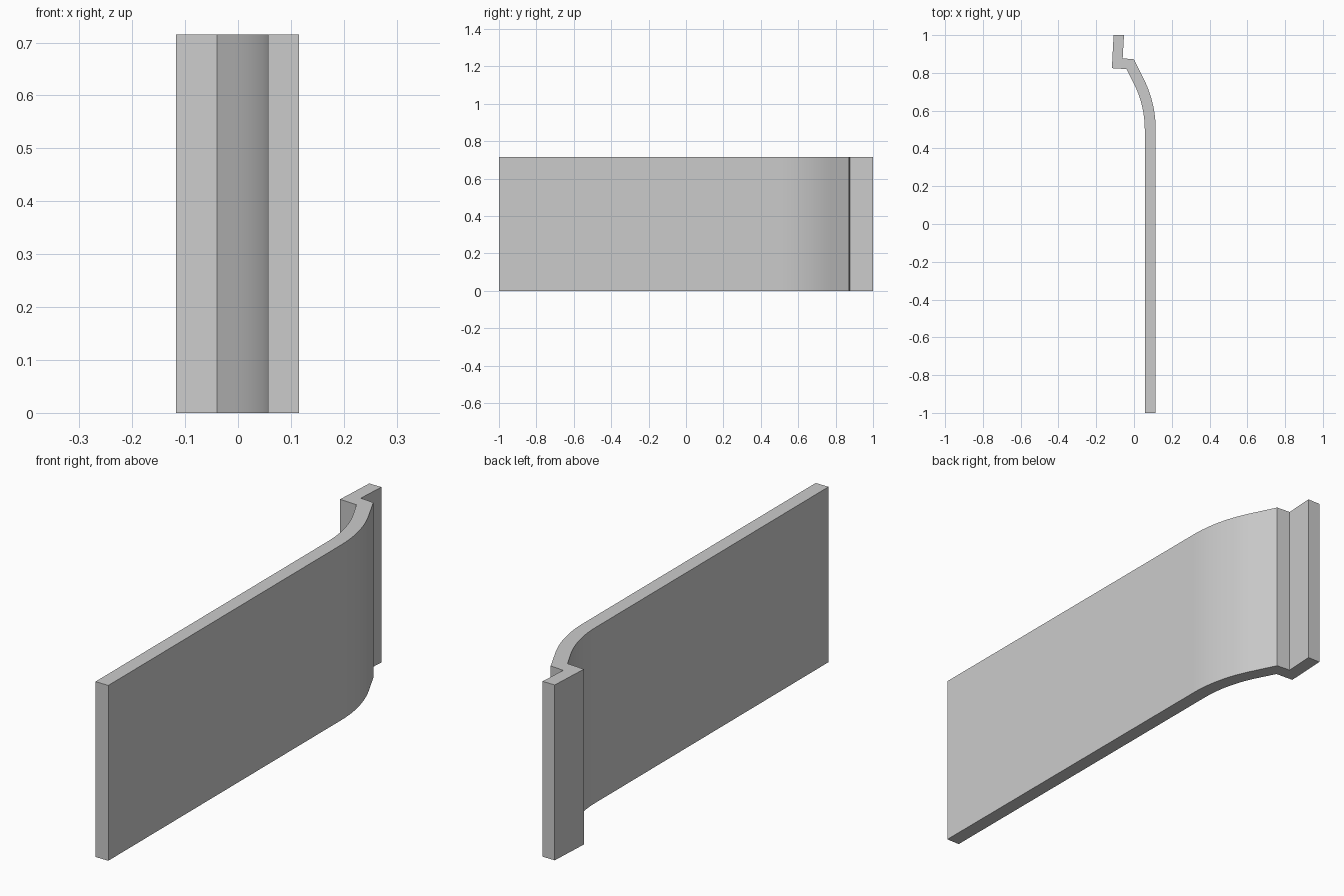
import bpy
import bmesh
from math import radians, cos, sin

cube = bpy.data.objects.get("Cube")
if cube:
    bpy.data.objects.remove(cube, do_unlink=True)

HEIGHT = 0.715
OUTER_X, INNER_X = 0.115, 0.057
BEND_RADIUS, BEND_START, BEND_ANGLE, STEPS = 0.6, 0.5, 27, 12
CENTRE_X = OUTER_X - BEND_RADIUS


def bend(radius):
    """Points along the bend, from the straight wall towards the hook."""
    angles = [radians(BEND_ANGLE * i / STEPS) for i in range(STEPS + 1)]
    return [(CENTRE_X + radius * cos(a), BEND_START + radius * sin(a)) for a in angles]


# Plan outline: straight wall, gentle bend, stepped hook at the back
outer = [(OUTER_X, -1)] + bend(BEND_RADIUS)
hook = [(0, 0.872), (-0.06, 0.877), (-0.053, 1), (-0.108, 1), (-0.117, 0.825), (-0.04, 0.82)]
inner = bend(INNER_X - CENTRE_X)[::-1] + [(INNER_X, -1)]
outline = outer + hook + inner

# Extrude the outline upward
bm = bmesh.new()
base = bm.faces.new([bm.verts.new((x, y, 0)) for x, y in outline])
top = bmesh.ops.extrude_face_region(bm, geom=[base], use_keep_orig=True)
bmesh.ops.translate(bm, vec=(0, 0, HEIGHT),
                    verts=[g for g in top["geom"] if isinstance(g, bmesh.types.BMVert)])
bmesh.ops.recalc_face_normals(bm, faces=bm.faces[:])
mesh = bpy.data.meshes.new("hooked_panel")
bm.to_mesh(mesh)
bm.free()

panel = bpy.data.objects.new("hooked_panel", mesh)
bpy.context.collection.objects.link(panel)

# Plain grey finish
grey = bpy.data.materials.new("light_grey")
grey.use_nodes = True
colour = (0.6, 0.6, 0.6, 1)
grey.diffuse_color = colour
grey.node_tree.nodes["Principled BSDF"].inputs["Base Color"].default_value = colour
mesh.materials.append(grey)

# Smooth bend, crisp corners
bpy.ops.object.select_all(action="DESELECT")
panel.select_set(True)
bpy.context.view_layer.objects.active = panel
bpy.ops.object.shade_smooth_by_angle(angle=radians(20))
